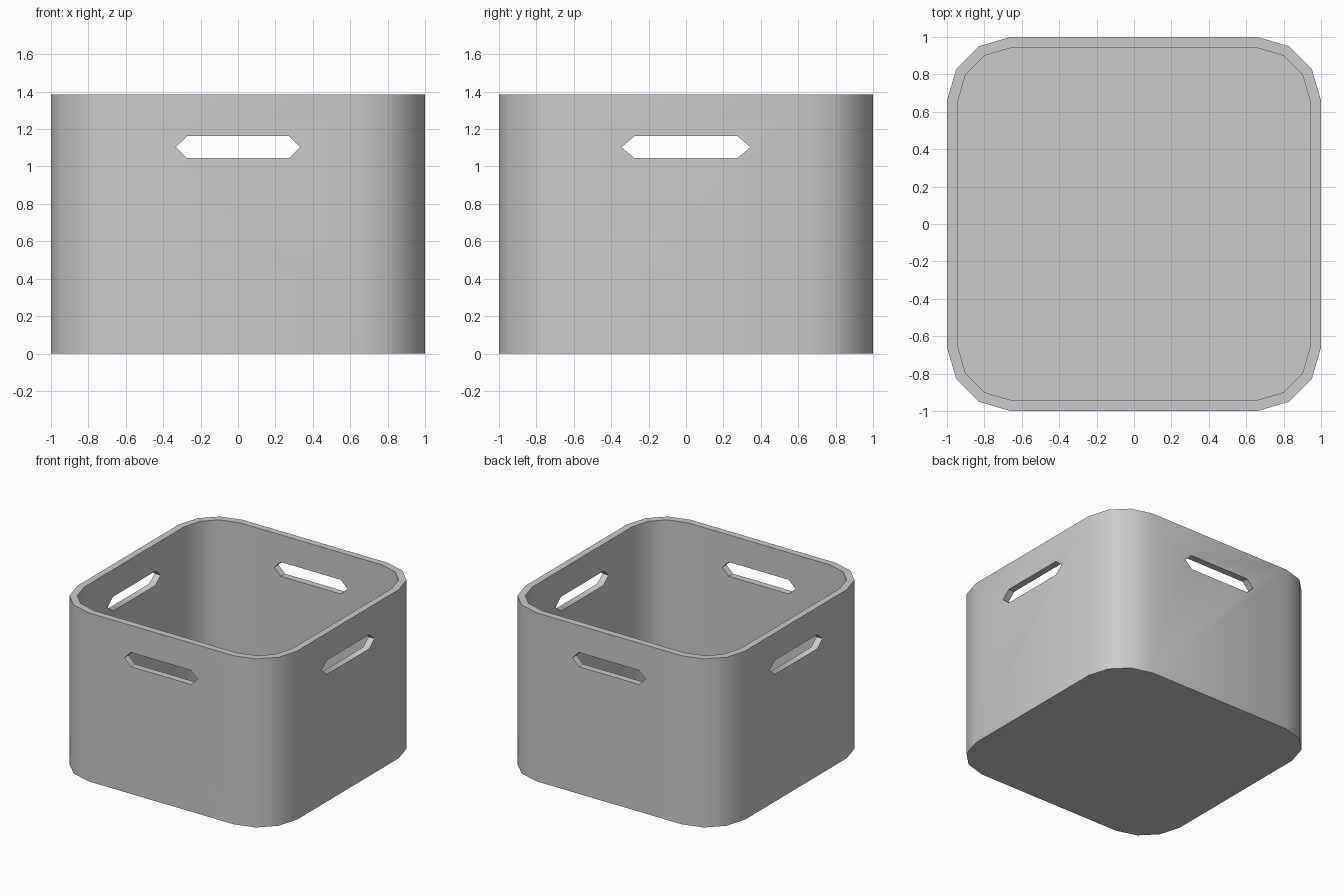
import bpy, bmesh

if "Cube" in bpy.data.objects:
    bpy.data.objects.remove(bpy.data.objects["Cube"])

HEIGHT, FLOOR = 1.385, 0.055


def ring(corner):
    """Mirror one corner arc into a full counter-clockwise outline."""
    pts = []
    for i in range(4):
        for x, y in corner:
            for _ in range(i):
                x, y = -y, x
            pts.append((x, y))
    return pts


def make_object(name, bm):
    bmesh.ops.recalc_face_normals(bm, faces=bm.faces)
    mesh = bpy.data.meshes.new(name)
    bm.to_mesh(mesh)
    bm.free()
    obj = bpy.data.objects.new(name, mesh)
    bpy.context.collection.objects.link(obj)
    return obj


def loft(name, loops):
    """Skin a stack of equal-sized loops and cap both ends."""
    bm = bmesh.new()
    rows = [[bm.verts.new(p) for p in lp] for lp in loops]
    n = len(rows[0])
    for a, b in zip(rows, rows[1:]):
        for i in range(n):
            j = (i + 1) % n
            bm.faces.new((a[i], a[j], b[j], b[i]))
    bm.faces.new(rows[0][::-1])
    bm.faces.new(rows[-1])
    return make_object(name, bm)


# Storage bin: outer wall, rim, inner wall and floor
outer = ring([(1, 0.66), (0.95, 0.83), (0.83, 0.95), (0.66, 1)])
inner = ring([(0.945, 0.645), (0.9, 0.8), (0.8, 0.9), (0.645, 0.945)])
layers = [(outer, 0), (outer, HEIGHT), (inner, HEIGHT), (inner, FLOOR)]
storage_bin = loft("storage_bin", [[(x, y, z) for x, y in o] for o, z in layers])


# Handle slots: one hexagonal cutter through each pair of opposite walls
def slot_profile(tip, flat):
    return [(-tip, 1.103), (-flat, 1.045), (flat, 1.045),
            (tip, 1.103), (flat, 1.162), (-flat, 1.162)]


front_cutter = loft("front_slot_cutter",
                    [[(u, d, z) for u, z in slot_profile(0.333, 0.273)] for d in (-1.2, 1.2)])
side_cutter = loft("side_slot_cutter",
                   [[(d, u, z) for u, z in slot_profile(0.345, 0.275)] for d in (-1.2, 1.2)])

bpy.context.view_layer.objects.active = storage_bin
storage_bin.select_set(True)
for cutter in (front_cutter, side_cutter):
    cutter.hide_render = True
    mod = storage_bin.modifiers.new(cutter.name, "BOOLEAN")
    mod.object = cutter
    mod.operation = "DIFFERENCE"
    mod.solver = "EXACT"
    bpy.ops.object.modifier_apply(modifier=mod.name)
    bpy.data.objects.remove(cutter)

# Smooth rounded corners, crisp rim and slot edges
bpy.ops.object.shade_smooth_by_angle(angle=0.7)
